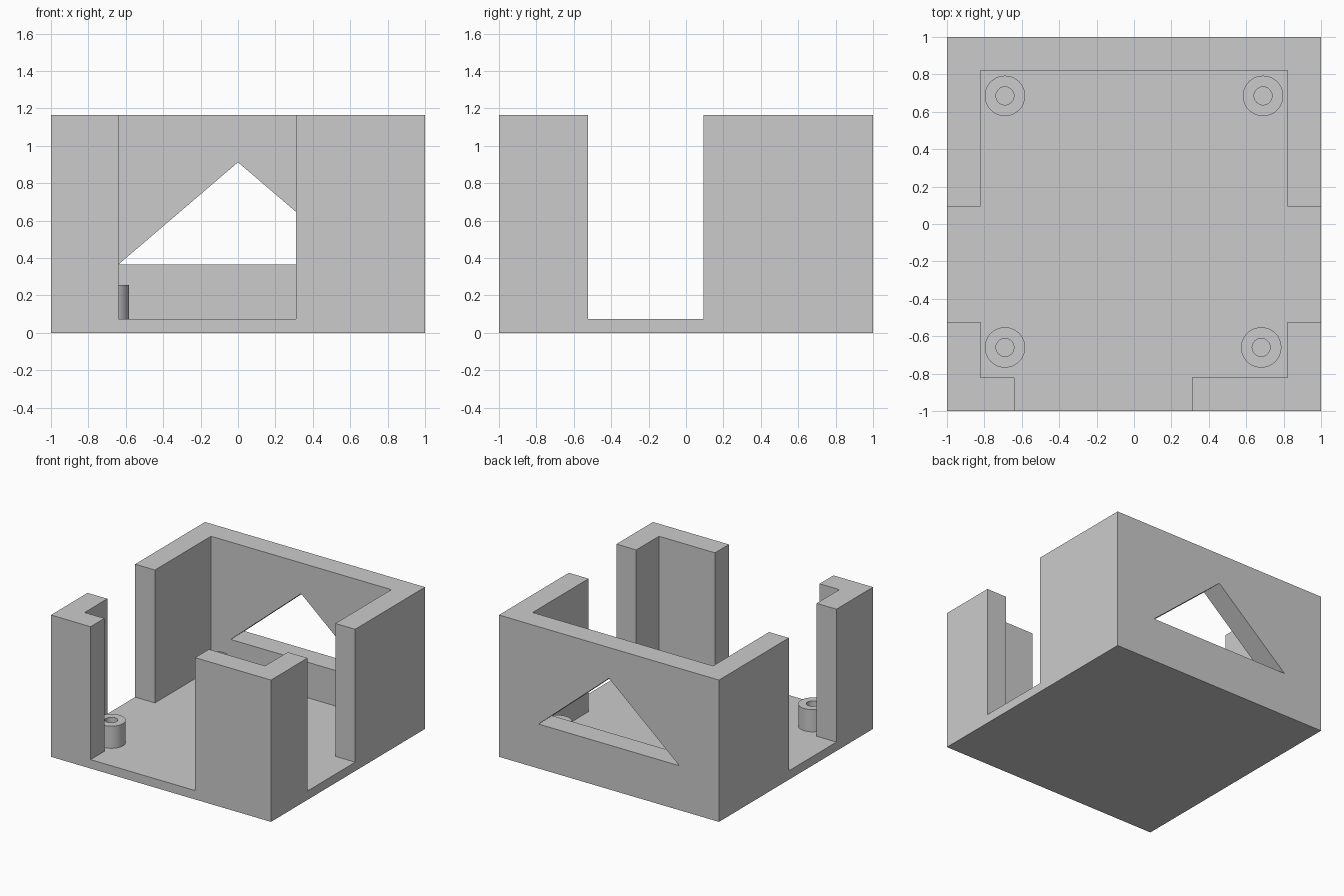
import bpy, bmesh
from math import radians, cos, sin, tau

default_cube = bpy.data.objects.get("Cube")
if default_cube:
    bpy.data.objects.remove(default_cube, do_unlink=True)

HEIGHT, FLOOR, INNER = 1.165, 0.073, 0.82
POST_TOP, POST_R, HOLE_R, SEGMENTS = 0.255, 0.108, 0.048, 48

grey = bpy.data.materials.new("plain grey")
grey.use_nodes = True
colour = (0.6, 0.6, 0.6, 1)
grey.diffuse_color = colour
grey.node_tree.nodes["Principled BSDF"].inputs["Base Color"].default_value = colour


def add_object(name, bm):
    bmesh.ops.recalc_face_normals(bm, faces=bm.faces)
    mesh = bpy.data.meshes.new(name)
    bm.to_mesh(mesh)
    bm.free()
    mesh.materials.append(grey)
    obj = bpy.data.objects.new(name, mesh)
    bpy.context.collection.objects.link(obj)
    return obj


def prism(name, outline, direction):
    """Extrude a closed outline of 3D points along a direction."""
    bm = bmesh.new()
    face = bm.faces.new([bm.verts.new(p) for p in outline])
    moved = bmesh.ops.extrude_face_region(bm, geom=[face], use_keep_orig=True)
    verts = [v for v in moved["geom"] if isinstance(v, bmesh.types.BMVert)]
    bmesh.ops.translate(bm, verts=verts, vec=direction)
    return add_object(name, bm)


def select_only(obj):
    bpy.ops.object.select_all(action="DESELECT")
    obj.select_set(True)
    bpy.context.view_layer.objects.active = obj


def cut(target, cutter):
    cutter.hide_render = True
    mod = target.modifiers.new("cut", "BOOLEAN")
    mod.operation, mod.solver, mod.object = "DIFFERENCE", "EXACT", cutter
    select_only(target)
    bpy.ops.object.modifier_apply(modifier=mod.name)
    bpy.data.objects.remove(cutter, do_unlink=True)


# Solid block for the open-topped case
corners = [(-1, -1, 0), (1, -1, 0), (1, 1, 0), (-1, 1, 0)]
case = prism("case", corners, (0, 0, HEIGHT))

# Cavity with side openings and an off-centre front opening
out, side_front, side_back = 1.2, -0.525, 0.093
door_right, door_left = -0.64, 0.31
plan = [(door_right, -out), (door_left, -out), (door_left, -INNER),
        (INNER, -INNER), (INNER, side_front), (out, side_front),
        (out, side_back), (INNER, side_back), (INNER, INNER),
        (-INNER, INNER), (-INNER, side_back), (-out, side_back),
        (-out, side_front), (-INNER, side_front), (-INNER, -INNER),
        (door_right, -INNER)]
cut(case, prism("cavity_cutter", [(x, y, FLOOR) for x, y in plan], (0, 0, 2)))

# Triangular window in the back wall
triangle = [(-0.64, 0.5, 0.365), (0.64, 0.5, 0.365), (0, 0.5, 0.912)]
cut(case, prism("window_cutter", triangle, (0, 1, 0)))


# Hollow screw posts standing on the floor
def screw_post(name, x, y):
    bm = bmesh.new()
    profile = [(POST_R, FLOOR), (POST_R, POST_TOP), (HOLE_R, POST_TOP), (HOLE_R, FLOOR)]
    rings = [[bm.verts.new((x + r * cos(tau * i / SEGMENTS),
                            y + r * sin(tau * i / SEGMENTS), z))
              for i in range(SEGMENTS)] for r, z in profile]
    for low, high in zip(rings, rings[1:] + rings[:1]):
        for i in range(SEGMENTS):
            j = (i + 1) % SEGMENTS
            bm.faces.new((low[i], low[j], high[j], high[i]))
    post = add_object(name, bm)
    select_only(post)
    bpy.ops.object.shade_smooth_by_angle(angle=radians(30))


screw_post("back_right_post", -0.69, 0.685)
screw_post("back_left_post", 0.69, 0.685)
screw_post("front_right_post", -0.69, -0.66)
screw_post("front_left_post", 0.68, -0.66)
